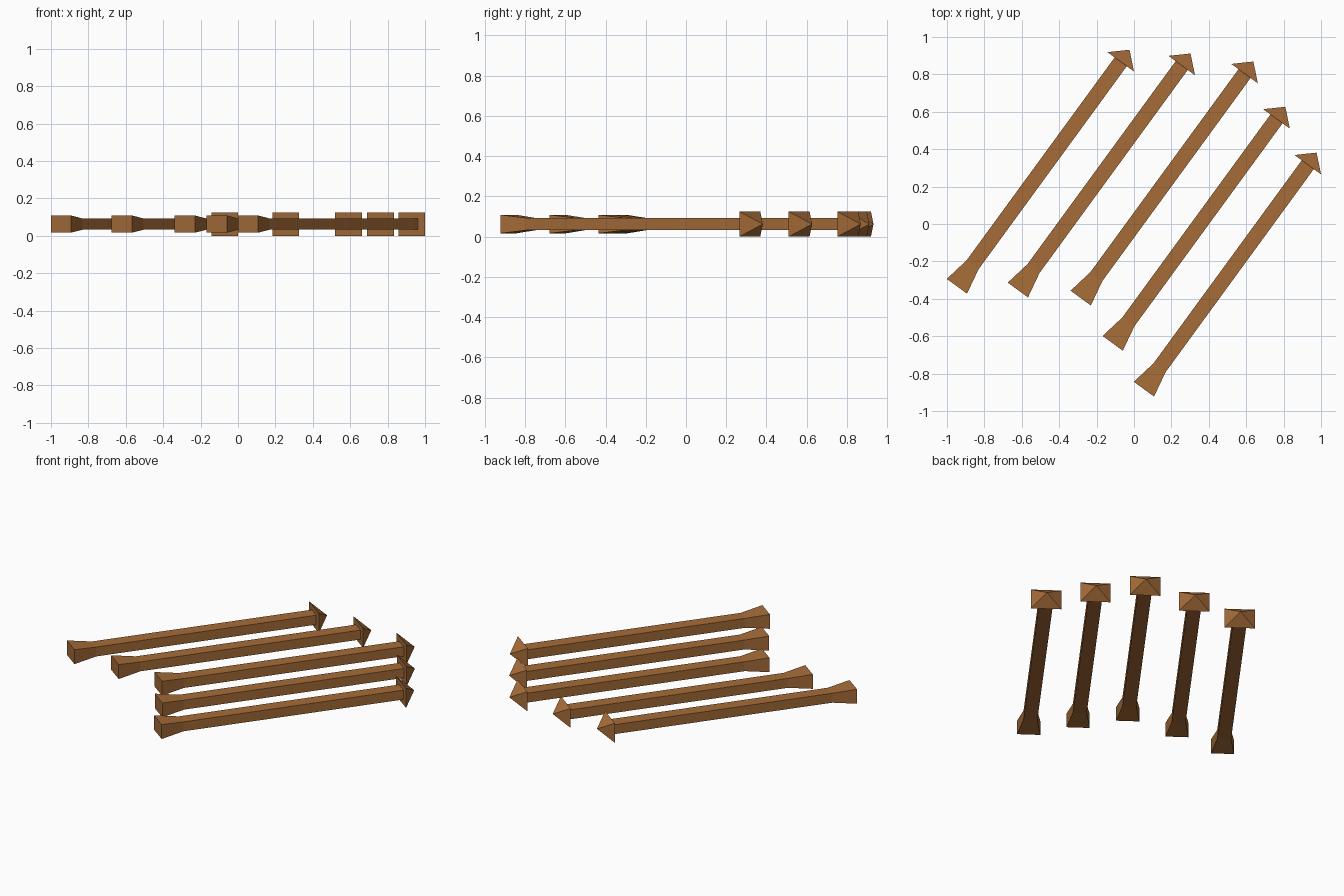
import bpy, bmesh, math
from mathutils import Matrix, Vector

if "Cube" in bpy.data.objects:
    bpy.data.objects.remove(bpy.data.objects["Cube"])

wood = bpy.data.materials.new("wood")
wood.diffuse_color = (0.38, 0.15, 0.04, 1)
wood.use_nodes = True
wood.node_tree.nodes["Principled BSDF"].inputs["Base Color"].default_value = wood.diffuse_color

TAIL = Vector((-0.947, -0.333, 0.0625))       # centre of first tail end
BASE = Vector((-0.071, 0.867, 0.0625))        # centre of first head base
AXIS = BASE - TAIL
LENGTH = AXIS.length
ANGLE = math.atan2(AXIS.y, AXIS.x)


def loft(name, sections, origin, apex=None):
    """Skin rectangular sections (distance, width, height) along local x."""
    bm = bmesh.new()
    rings = [[bm.verts.new((d, sy * w / 2, sz * h / 2))
              for sy, sz in ((-1, -1), (1, -1), (1, 1), (-1, 1))]
             for d, w, h in sections]
    for a, b in zip(rings, rings[1:]):
        for i in range(4):
            j = (i + 1) % 4
            bm.faces.new((a[i], a[j], b[j], b[i]))
    bm.faces.new(rings[0][::-1])
    if apex is None:
        bm.faces.new(rings[-1])
    else:
        tip = bm.verts.new((apex, 0, 0))
        for i in range(4):
            bm.faces.new((rings[-1][i], rings[-1][(i + 1) % 4], tip))
    bmesh.ops.recalc_face_normals(bm, faces=bm.faces)
    mesh = bpy.data.meshes.new(name)
    bm.to_mesh(mesh)
    bm.free()
    mesh.materials.append(wood)
    obj = bpy.data.objects.new(name, mesh)
    obj.matrix_world = Matrix.Translation(origin) @ Matrix.Rotation(ANGLE, 4, 'Z')
    bpy.context.collection.objects.link(obj)
    return obj


# Five parallel arrows, staggered across the ground
offsets = [(0, 0), (0.326, -0.02), (0.662, -0.063), (0.833, -0.305), (1.0, -0.55)]
for n, (dx, dy) in enumerate(offsets, 1):
    origin = TAIL + Vector((dx, dy, 0))
    # shaft with flared tail
    loft(f"arrow_shaft_{n}",
         [(0, 0.134, 0.092), (0.142, 0.08, 0.06), (LENGTH, 0.08, 0.06)], origin)
    # pyramid head
    loft(f"arrow_head_{n}", [(LENGTH, 0.176, 0.125)], origin, apex=LENGTH + 0.08)
